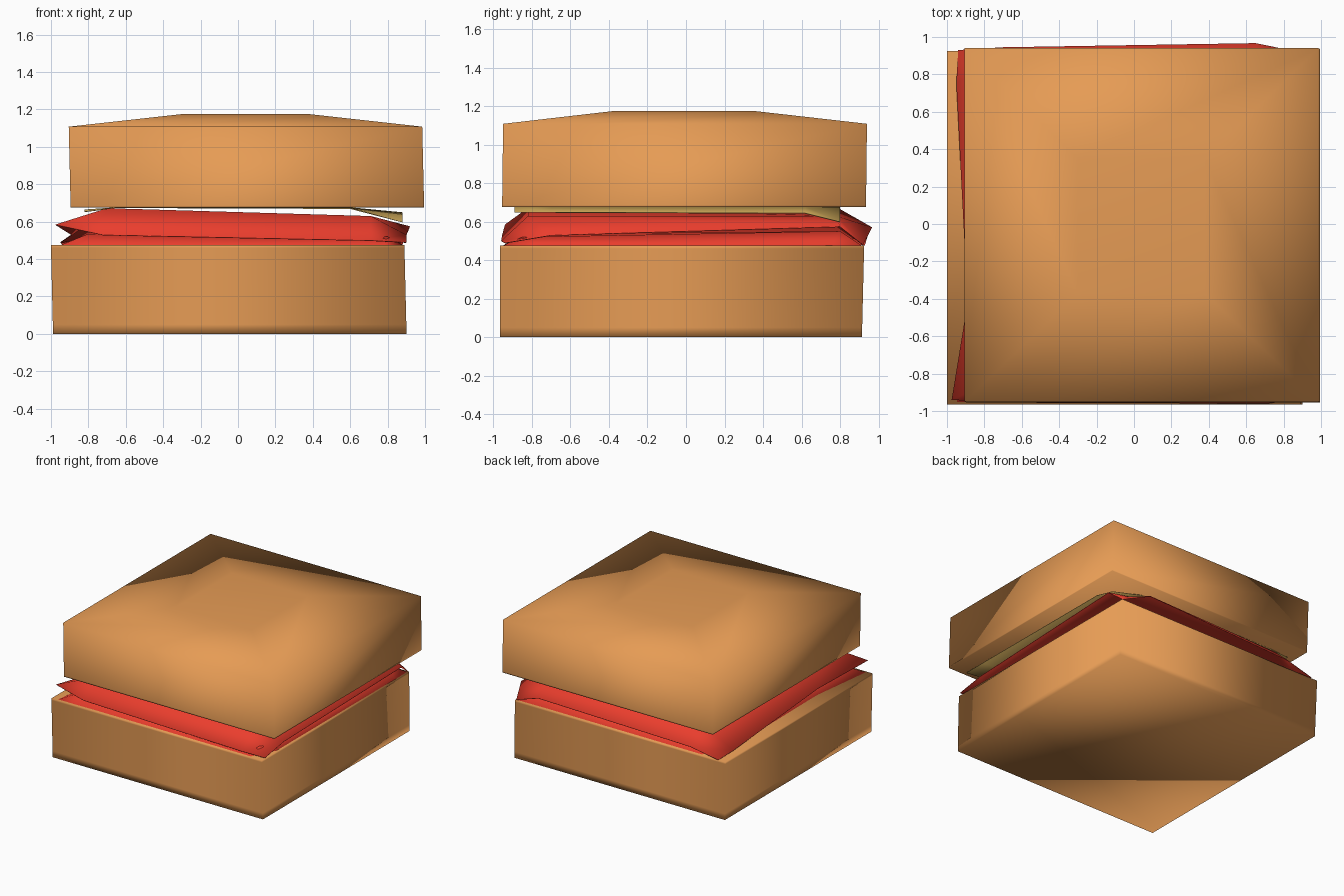
import bpy, bmesh


def material(name, rgb):
    m = bpy.data.materials.new(name)
    m.diffuse_color = (*rgb, 1)
    return m


def finish(name, bm, mat):
    bmesh.ops.recalc_face_normals(bm, faces=bm.faces)
    me = bpy.data.meshes.new(name)
    bm.to_mesh(me)
    bm.free()
    me.materials.append(mat)
    for p in me.polygons:
        p.use_smooth = True
    ob = bpy.data.objects.new(name, me)
    bpy.context.collection.objects.link(ob)
    return ob


def slab(name, rings, mat):
    """Stack of rectangles (x0, x1, y0, y1, z), capped at both ends."""
    bm = bmesh.new()
    loops = [[bm.verts.new((x, y, z)) for x, y in
              ((x0, y0), (x1, y0), (x1, y1), (x0, y1))]
             for x0, x1, y0, y1, z in rings]
    bm.faces.new(loops[0][::-1])
    bm.faces.new(loops[-1])
    for a, b in zip(loops, loops[1:]):
        for i in range(4):
            j = (i + 1) % 4
            bm.faces.new((a[i], a[j], b[j], b[i]))
    return finish(name, bm, mat)


def sheet(name, rows, mat):
    """Draped slice: 4 x 4 points, rows running front to back."""
    bm = bmesh.new()
    g = [[bm.verts.new(p) for p in row] for row in rows]
    for a, b in zip(g, g[1:]):
        for i in range(len(a) - 1):
            bm.faces.new((a[i], a[i + 1], b[i + 1], b[i]))
    ob = finish(name, bm, mat)
    if sum(p.normal.z for p in ob.data.polygons) < 0:
        ob.data.flip_normals()
    mod = ob.modifiers.new("thickness", 'SOLIDIFY')
    mod.thickness = 0.004
    return ob


bread = material("bread", (0.79, 0.33, 0.09))
meat = material("meat", (0.82, 0.047, 0.026))
cheese = material("cheese", (0.56, 0.36, 0.09))

# Bread slices with a tight edge loop at the base, the upper one slightly domed
slab("bottom_bread", [(-0.99, 0.90, -0.965, 0.915, 0),
                      (-0.99, 0.90, -0.965, 0.915, 0.05),
                      (-1.0, 0.89, -0.965, 0.925, 0.46),
                      (-1.0, 0.89, -0.965, 0.925, 0.475)], bread)
slab("top_bread", [(-0.895, 0.995, -0.955, 0.935, 0.675),
                   (-0.895, 0.995, -0.955, 0.935, 0.685),
                   (-0.905, 0.985, -0.95, 0.94, 1.108),
                   (-0.30, 0.38, -0.37, 0.35, 1.175)], bread)

# Two overlapping meat slices with pinched sides and turned-up tips
sheet("upper_meat", [
    [(-0.975, -0.94, 0.585), (-0.72, -0.955, 0.53), (0.71, -0.96, 0.50), (0.90, -0.94, 0.49)],
    [(-0.89, -0.42, 0.53), (-0.70, -0.82, 0.672), (0.71, -0.82, 0.63), (0.90, -0.70, 0.53)],
    [(-0.95, 0.75, 0.49), (-0.70, 0.80, 0.665), (0.70, 0.78, 0.63), (0.92, 0.80, 0.575)],
    [(-0.94, 0.93, 0.48), (-0.70, 0.945, 0.53), (0.65, 0.967, 0.57), (0.88, 0.92, 0.48)]], meat)
sheet("lower_meat", [
    [(-0.96, -0.96, 0.47), (-0.80, -0.96, 0.47), (0.78, -0.963, 0.47), (0.885, -0.96, 0.47)],
    [(-0.89, -0.40, 0.47), (-0.80, -0.85, 0.535), (0.80, -0.85, 0.52), (0.888, -0.75, 0.47)],
    [(-0.90, 0.40, 0.47), (-0.80, 0.80, 0.53), (0.80, 0.80, 0.55), (0.888, 0.75, 0.47)],
    [(-0.94, 0.92, 0.47), (-0.78, 0.92, 0.47), (0.78, 0.92, 0.47), (0.885, 0.92, 0.47)]], meat)

# Cheese slice sagging along its right edge
sheet("cheese_slice", [
    [(-0.82, -0.89, 0.655), (-0.65, -0.89, 0.677), (0.60, -0.89, 0.677), (0.88, -0.89, 0.65)],
    [(-0.82, -0.70, 0.665), (-0.65, -0.70, 0.677), (0.60, -0.70, 0.677), (0.88, -0.70, 0.65)],
    [(-0.82, 0.62, 0.665), (-0.65, 0.62, 0.677), (0.60, 0.62, 0.677), (0.88, 0.62, 0.645)],
    [(-0.82, 0.80, 0.665), (-0.65, 0.80, 0.677), (0.60, 0.80, 0.672), (0.88, 0.80, 0.60)]], cheese)
